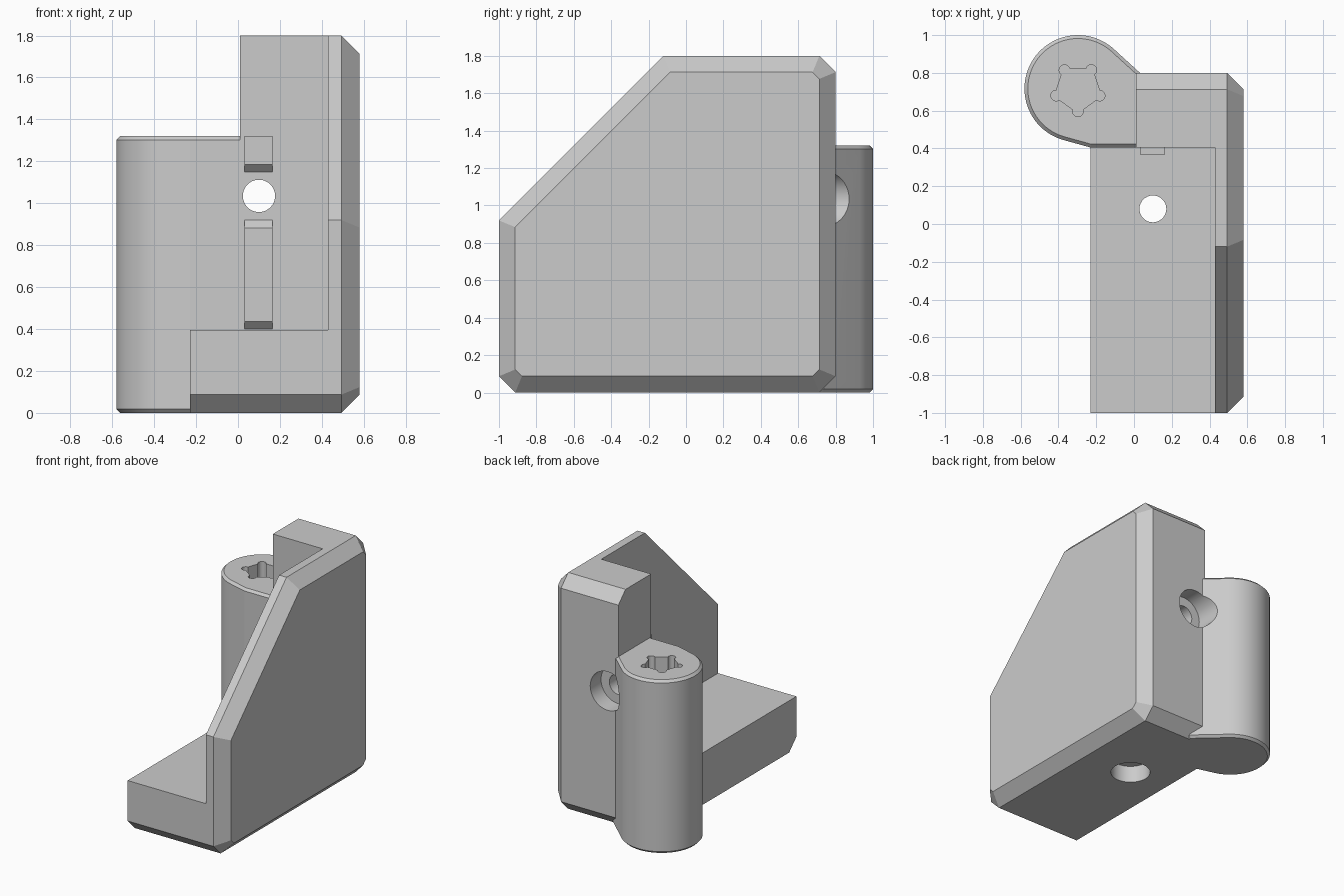
import bpy, bmesh
from math import sin, cos, radians, pi
from mathutils import Vector

cube = bpy.data.objects.get("Cube")
if cube:
    bpy.data.objects.remove(cube, do_unlink=True)

grey = bpy.data.materials.new("plain_grey")
grey.use_nodes = True
COLOUR = (0.6, 0.6, 0.6, 1)
grey.diffuse_color = COLOUR
grey.node_tree.nodes["Principled BSDF"].inputs["Base Color"].default_value = COLOUR

LEFT, RIGHT, FRONT, BACK, TOP = -0.23, 0.58, -1.0, 0.8, 1.8
BASE_TOP, WALL_FRONT, WALL_LEFT, SIDE_INNER = 0.395, 0.405, 0.01, 0.43
CHAMFER = 0.087
POST_TOP, LIP = 1.32, 0.018
POST_X, POST_Y, POST_R = -0.297, 0.717, 0.283
HOLE_X, HOLE_Y, HOLE_Z = 0.1, 0.08, 1.035


def arc(cx, cy, r, start, end, n):
    steps = [radians(start + (end - start) * i / n) for i in range(n + 1)]
    return [(cx + r * cos(t), cy + r * sin(t)) for t in steps]


def circle(cx, cy, r, n=64):
    return arc(cx, cy, r, 0, 360, n)[:-1]


def inset(poly, d):
    """Offset a convex counter-clockwise outline inward by d."""
    out = []
    for i, p in enumerate(poly):
        p, a, b = Vector(p), Vector(poly[i - 1]), Vector(poly[(i + 1) % len(poly)])
        e1, e2 = (p - a).normalized(), (b - p).normalized()
        n1, n2 = Vector((-e1.y, e1.x)), Vector((-e2.y, e2.x))
        out.append(tuple(p + (n1 + n2) * d / (1 + n1.dot(n2))))
    return out


def loft(name, rings, axis):
    """Solid through (outline, position) rings; outlines lie in yz, zx or xy."""
    place = {"x": lambda a, b, h: (h, a, b),
             "y": lambda a, b, h: (b, h, a),
             "z": lambda a, b, h: (a, b, h)}[axis]
    bm = bmesh.new()
    loops = [[bm.verts.new(place(a, b, h)) for a, b in poly] for poly, h in rings]
    for low, high in zip(loops, loops[1:]):
        for i in range(len(low)):
            j = (i + 1) % len(low)
            bm.faces.new((low[i], low[j], high[j], high[i]))
    bm.faces.new(loops[0][::-1])
    bm.faces.new(loops[-1])
    bmesh.ops.recalc_face_normals(bm, faces=bm.faces)
    mesh = bpy.data.meshes.new(name)
    bm.to_mesh(mesh)
    bm.free()
    mesh.materials.append(grey)
    obj = bpy.data.objects.new(name, mesh)
    bpy.context.collection.objects.link(obj)
    return obj


def box(name, x, y, z):
    outline = [(x[0], y[0]), (x[1], y[0]), (x[1], y[1]), (x[0], y[1])]
    return loft(name, [(outline, z[0]), (outline, z[1])], "z")


def combine(target, tool, operation):
    tool.hide_render = True
    mod = target.modifiers.new(operation.lower(), "BOOLEAN")
    mod.operation, mod.solver, mod.object = operation, "EXACT", tool
    bpy.context.view_layer.objects.active = target
    bpy.ops.object.modifier_apply(modifier=mod.name)
    bpy.data.objects.remove(tool, do_unlink=True)


# Bracket body: side profile run across x, chamfered on the outer side
profile = [(FRONT + CHAMFER, 0), (BACK - CHAMFER, 0), (BACK, CHAMFER),
           (BACK, TOP - CHAMFER), (BACK - CHAMFER, TOP), (-0.12, TOP),
           (FRONT, 0.92), (FRONT, CHAMFER)]
bracket = loft("corner_bracket", [(profile, LEFT), (profile, RIGHT - CHAMFER),
                                  (inset(profile, CHAMFER), RIGHT)], "x")

# Hollow out everything but the base, back wall and side wall
combine(bracket, box("front_void", (-1, SIDE_INNER), (-2, WALL_FRONT), (BASE_TOP, 3)), "DIFFERENCE")
combine(bracket, box("left_void", (-1, WALL_LEFT), (0.3, 2), (BASE_TOP, 3)), "DIFFERENCE")
combine(bracket, box("back_void", (-1, WALL_LEFT), (0.6, 2), (-1, 1)), "DIFFERENCE")

# Round post blending into the back wall, with small chamfers at both ends
post_outline = arc(POST_X, POST_Y, POST_R, 48.3, 255.6, 48) + [
    (LEFT, WALL_FRONT), (0.05, WALL_FRONT), (0.1, 0.45), (0.1, 0.738)]
post_small = inset(post_outline, LIP)
post = loft("round_post", [(post_small, 0), (post_outline, LIP),
                           (post_outline, POST_TOP - LIP), (post_small, POST_TOP)], "z")
combine(bracket, post, "UNION")

# Ribs on the front of the back wall
face, root, slope = 0.368, 0.45, WALL_FRONT - 0.368
for name, low, high, top_slope in (("lower_rib", 0.4, 0.92, slope),
                                   ("upper_rib", 1.148, POST_TOP, 0)):
    rib = [(root, low), (WALL_FRONT, low), (face, low + slope), (face, high - top_slope)]
    if top_slope:
        rib.append((WALL_FRONT, high))
    rib.append((root, high))
    combine(bracket, loft(name, [(rib, 0.032), (rib, 0.165)], "x"), "UNION")

# Counterbored screw holes through the back wall and the base
for name, axis, a, b, r, span in (
        ("wall_hole", "y", HOLE_Z, HOLE_X, 0.077, (0.2, 1.2)),
        ("wall_counterbore", "y", HOLE_Z, HOLE_X, 0.147, (0.67, 1.2)),
        ("base_hole", "z", HOLE_X, HOLE_Y, 0.071, (-0.2, 0.6)),
        ("base_counterbore", "z", HOLE_X, HOLE_Y, 0.14, (-0.2, 0.13))):
    ring = circle(a, b, r)
    combine(bracket, loft(name, [(ring, h) for h in span], axis), "DIFFERENCE")

# Five-lobed socket sunk into the top of the post
socket = []
for k in range(5):
    angle = -90 + 72 * k
    t = radians(angle)
    socket += arc(POST_X + 0.121 * cos(t), POST_Y + 0.121 * sin(t), 0.028,
                  angle - 110, angle + 110, 26)
combine(bracket, loft("socket", [(socket, 0.5), (socket, 1.5)], "z"), "DIFFERENCE")

# Smooth round surfaces, crisp edges
bpy.ops.object.select_all(action="DESELECT")
bracket.select_set(True)
bpy.context.view_layer.objects.active = bracket
bpy.ops.object.shade_smooth_by_angle(angle=radians(10))
